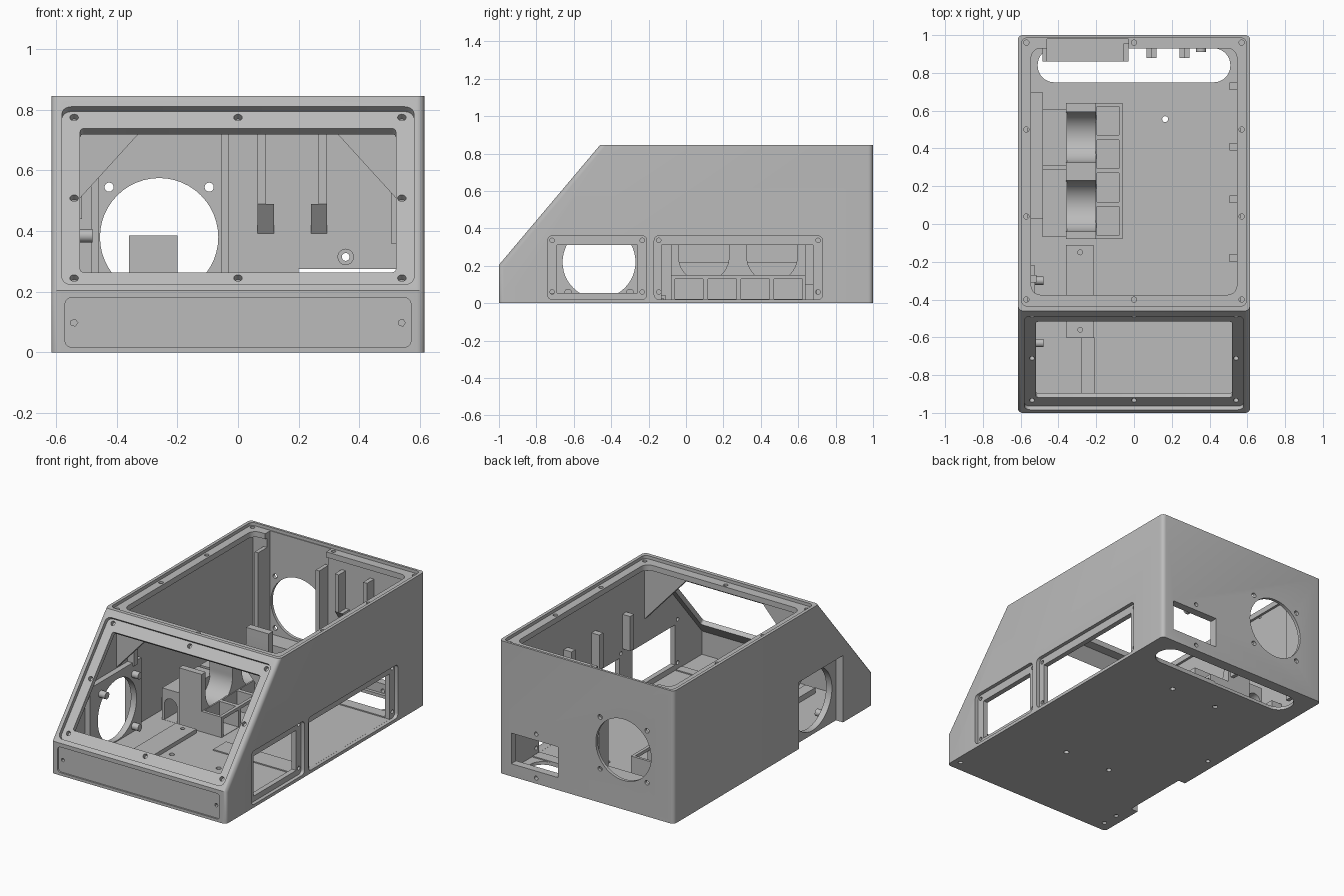
import bpy, bmesh, math
from mathutils import Matrix, Vector

cube = bpy.data.objects.get("Cube")
if cube:
    bpy.data.objects.remove(cube, do_unlink=True)

grey = bpy.data.materials.new("enclosure grey")
grey.use_nodes = True
GREY = (0.5, 0.5, 0.5, 1)
grey.diffuse_color = GREY
grey.node_tree.nodes["Principled BSDF"].inputs["Base Color"].default_value = GREY

# Frames: local (a, b, depth) to world
FRAME = {
    "x": Matrix(((0, 0, 1, 0), (1, 0, 0, 0), (0, 1, 0, 0), (0, 0, 0, 1))),
    "y": Matrix(((1, 0, 0, 0), (0, 0, 1, 0), (0, 1, 0, 0), (0, 0, 0, 1))),
    "z": Matrix.Identity(4),
    "slope": Matrix(((1, 0, 0, 0), (0, .645, -.764, -.73),
                     (0, .764, .645, .525), (0, 0, 0, 1))),
}


def prism(name, pts, axis, lo, hi):
    """Extrude a 2D outline from lo to hi along an axis."""
    bm = bmesh.new()
    m = FRAME[axis]
    rings = [[bm.verts.new(m @ Vector((a, b, d))) for a, b in pts] for d in (lo, hi)]
    bm.faces.new(rings[0])
    bm.faces.new(rings[1])
    n = len(pts)
    for i in range(n):
        j = (i + 1) % n
        bm.faces.new((rings[0][i], rings[0][j], rings[1][j], rings[1][i]))
    bmesh.ops.recalc_face_normals(bm, faces=bm.faces)
    mesh = bpy.data.meshes.new(name)
    bm.to_mesh(mesh)
    bm.free()
    mesh.materials.append(grey)
    ob = bpy.data.objects.new(name, mesh)
    bpy.context.scene.collection.objects.link(ob)
    return ob


def rounded(a0, a1, b0, b1, r, seg=5):
    """Rounded rectangle outline."""
    pts = []
    corners = ((a1 - r, b1 - r), (a0 + r, b1 - r), (a0 + r, b0 + r), (a1 - r, b0 + r))
    for k, (a, b) in enumerate(corners):
        for i in range(seg + 1):
            t = (k + i / seg) * math.pi / 2
            pts.append((a + r * math.cos(t), b + r * math.sin(t)))
    return pts


def circle(a, b, r, n=48):
    return [(a + r * math.cos(math.tau * i / n), b + r * math.sin(math.tau * i / n))
            for i in range(n)]


def box(name, x0, x1, y0, y1, z0, z1):
    return prism(name, [(x0, y0), (x1, y0), (x1, y1), (x0, y1)], "z", z0, z1)


def cut(ob, cutters, op="DIFFERENCE"):
    """Apply booleans and remove the helpers."""
    for c in cutters:
        mod = ob.modifiers.new("cut", "BOOLEAN")
        mod.operation, mod.object, mod.solver = op, c, "EXACT"
    dg = bpy.context.evaluated_depsgraph_get()
    mesh = bpy.data.meshes.new_from_object(ob.evaluated_get(dg))
    ob.modifiers.clear()
    ob.data = mesh
    for c in cutters:
        bpy.data.objects.remove(c, do_unlink=True)


def hole(a, b, r, axis, lo, hi, n=16):
    return prism("hole_cutter", circle(a, b, r, n), axis, lo, hi)


# Shell: sloped-front body with rounded long edges
shell = prism("shell", [(-1, 0), (1, 0), (1, .845), (-.46, .845), (-1, .205)],
              "x", -.615, .615)
bm = bmesh.new()
bm.from_mesh(shell.data)
edges = [e for e in bm.edges
         if abs(e.verts[0].co.x - e.verts[1].co.x) < .01
         and abs(e.verts[0].co.z - e.verts[1].co.z) > .1]
bmesh.ops.bevel(bm, geom=edges, offset=.025, segments=5, profile=.5, affect="EDGES")
bm.to_mesh(shell.data)
bm.free()

# Hollow interior, then the thick wall of the side fan
cut(shell, [prism("cavity", [(-.96, .02), (.95, .02), (.95, .79), (-.435, .79), (-.96, .168)],
                  "x", -.56, .56)])
cut(shell, [box("fan_wall", -.575, -.525, -.74, -.22, .005, .46)], "UNION")

cuts = []
# Top and sloped openings with recessed seats
cuts += [prism("c", rounded(-.595, .595, -.435, .985, .03), "z", .825, .9),
         prism("c", rounded(-.545, .545, -.375, .93, .05), "z", .7, .9),
         prism("c", rounded(-.58, .58, -.393, .373, .03), "slope", -.025, .1),
         prism("c", rounded(-.52, .52, -.32, .30, .012), "slope", -.12, .1)]
for x in (-.57, .57):
    cuts += [hole(x, y, .014, "z", .78, .9) for y in (-.4, .04, .5, .96)]
cuts += [hole(0, y, .014, "z", .8, .9) for y in (-.4, .96)]
cuts += [hole(x, v, .014, "slope", -.05, .1)
         for x in (-.54, 0, .54) for v in (-.345, 0, .348) if x or v]
# Front panel recess
cuts += [prism("c", rounded(-.57, .57, .018, .18, .02), "y", -1.1, -.99)]
cuts += [hole(x, .098, .012, "y", -1.1, -.97, 5) for x in (-.54, .54)]
# Side windows with recessed frames and screw holes
for y0, y1, wy0, wy1, wz in ((-.74, -.21, -.69, -.26, .055), (-.17, .73, -.13, .68, .0205)):
    cuts += [prism("c", rounded(y0, y1, .02, .36, .025), "x", .592, .7),
             prism("c", [(wy0, wz), (wy1, wz), (wy1, .31), (wy0, .31)], "x", .5, .7)]
    cuts += [hole(y, z, .012, "x", .5, .7) for y in (y0 + .024, y1 - .024) for z in (.06, .336)]
# Side fan recess and opening
cuts += [box("c", -.7, -.565, -.70, -.26, -.1, .425),
         hole(-.465, .22, .195, "x", -.7, -.4, 48)]
# Back fan pocket, opening and connector window
cuts += [box("c", -.46, -.03, .9, .98, .17, .9), hole(-.26, .38, .195, "y", .8, 1.1, 48)]
cuts += [hole(-.26 + i * .165, .38 + j * .165, .015, "y", .8, 1.1)
         for i in (-1, 1) for j in (-1, 1)]
cuts += [box("c", .2, .53, .9, 1.1, .08, .275)]
cuts += [hole(.355, z, .013, "y", .9, 1.1) for z in (.035, .315)]
# Floor slot and screw holes
cuts += [prism("c", rounded(-.51, .51, .75, .93, .088, 8), "z", -.1, .1)]
cuts += [hole(x, y, .016, "z", -.1, .1) for x in (-.165, .165) for y in (.555, -.43)]
cuts += [hole(x, y, .014, "z", -.1, .015)
         for x, y in ((.57, -.93), (-.55, -.93), (-.55, -.82), (-.55, .03))]
cut(shell, cuts)

# Back fan guides and the shelf under the fan
for x in (-.485, -.055):
    box("fan_guide", x, x + .025, .86, .955, .02, .73)
box("fan_shelf", -.46, -.03, .86, .955, .1, .17)

# Back wall rails with sloping hooks
for x, hx in ((.065, .065), (.265, .24)):
    prism("back_rail", [(.955, .385), (.88, .49), (.88, .73), (.955, .73)], "x", x, x + .028)
    prism("rail_hook", [(.955, .385), (.88, .49), (.955, .49)], "x", hx, hx + .053)

# Screw boss beside the connector window
boss = hole(.355, .315, .027, "y", .91, .955, 24)
boss.name = "connector_boss"
cut(boss, [hole(.355, .315, .013, "y", .8, 1.1)])

# Side fan bosses
for i in (-1, 1):
    for j in (-1, 1):
        hole(-.465 + i * .165, .22 + j * .165, .022, "x", -.53, -.48).name = "side_fan_boss"

# Wall posts
for y in (-.18, .13, .41, .73):
    box("wall_post", .505, .565, y - .02, y + .02, .36, .58)
box("wall_post_right", -.565, -.515, -.31, -.27, .44, .58)

# Corner gussets under the cross bar
for s in (-1, 1):
    prism("bar_gusset", [(s * .565, .46), (s * .565, .795), (s * .26, .795)], "y", -.42, -.385)

# Cradle with two round seats
cradle = box("cradle", -.36, -.2, -.08, .64, .015, .385)
seats = []
for y in (.095, .46):
    seats += [hole(y, .25, .135, "x", -.5, 0, 40), box("c", -.5, 0, y - .134, y + .134, .25, .5)]
cut(cradle, seats)

# Four-cell tray beside the cradle
tray = box("cell_tray", -.205, -.06, -.08, .64, .015, .15)
cells = []
for i in range(4):
    y = -.06 + i * .177
    cells += [box("c", -.195, -.08, y, y + .152, .022, .3),
              box("c", -.1, 0, y, y + .152, .022, .13)]
cut(tray, cells)

# Arched supports and ledge along the right wall
for y0, y1 in ((-.07, .29), (.31, .61)):
    arch = box("arched_support", -.485, -.355, y0, y1, .015, .22)
    cut(arch, [hole(-.425, .12, .045, "y", -1, 1, 24), box("c", -.47, -.38, -1, 1, .021, .12)])
box("wall_ledge", -.565, -.485, .03, .70, .015, .1)

# Floor plates
base = box("bracket_plate", -.36, -.215, -.6, -.11, .015, .045)
cut(base, [hole(-.285, y, .013, "z", .0, .2) for y in (-.15, -.56)])
box("cable_rib", -.28, -.21, -.9, -.6, .015, .055)
for y0, y1 in ((-.75, -.69), (-.25, -.12), (.68, .75)):
    box("floor_pad", 0, .555, y0, y1, .015, .027)

# Smooth the rounded edges only
bpy.ops.object.select_all(action="DESELECT")
for ob in bpy.context.scene.objects:
    if ob.type == "MESH" and grey.name in ob.data.materials:
        ob.select_set(True)
        bpy.context.view_layer.objects.active = ob
bpy.ops.object.shade_smooth_by_angle(angle=math.radians(30))
